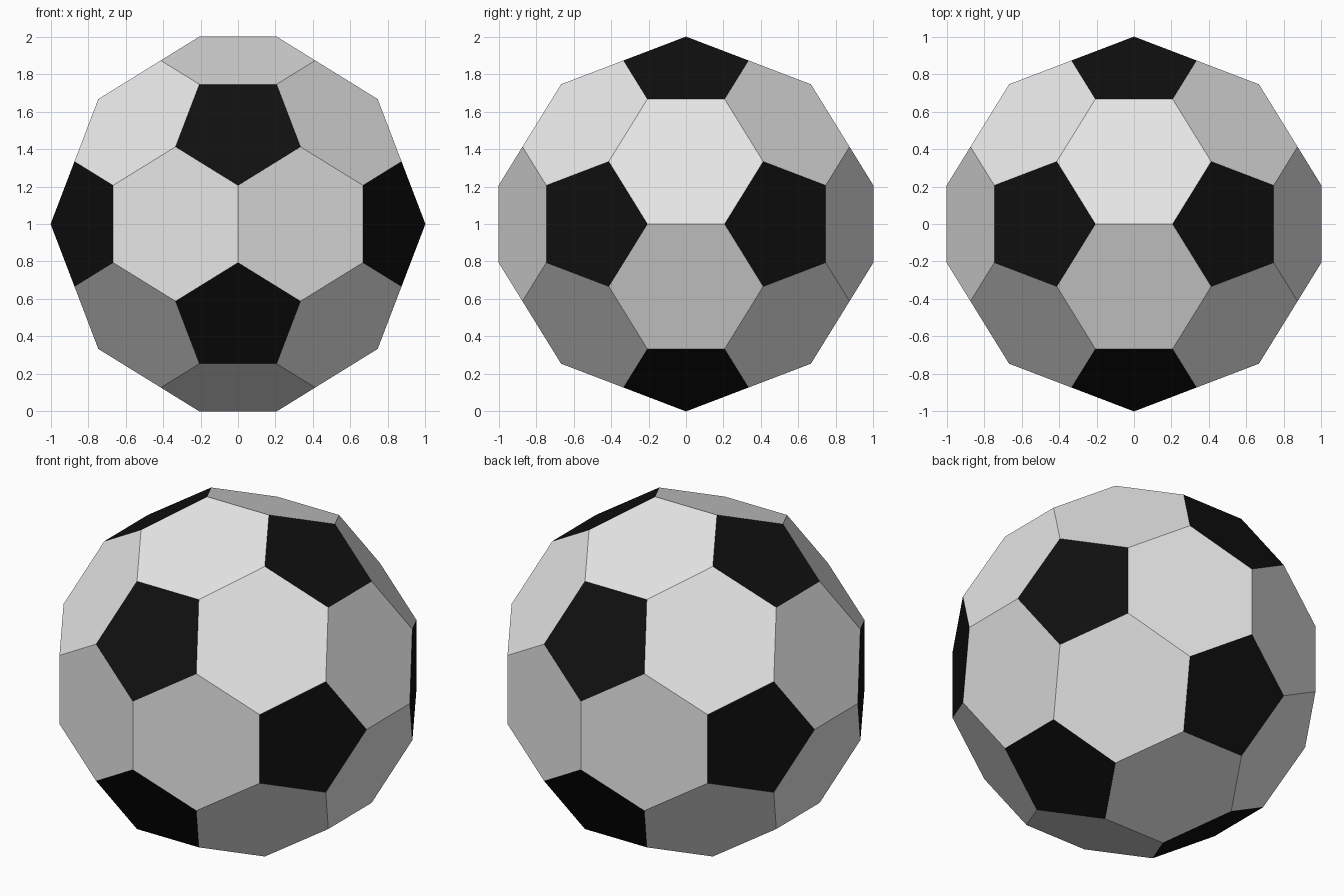
import bpy, bmesh, math
from mathutils import Vector

if "Cube" in bpy.data.objects:
    bpy.data.objects.remove(bpy.data.objects["Cube"])

PHI = (1 + math.sqrt(5)) / 2


def material(name, rgb):
    m = bpy.data.materials.new(name)
    m.diffuse_color = (*rgb, 1)
    m.use_nodes = True
    m.node_tree.nodes["Principled BSDF"].inputs["Base Color"].default_value = m.diffuse_color
    return m


# Icosahedron corners (edge length 2), scaled so the cut ball has radius 1 per axis
corners = []
for s in (1, -1):
    for t in (PHI, -PHI):
        corners += [Vector((s, 0, t)), Vector((t, s, 0)), Vector((0, t, s))]


def near(a, b):
    return abs((a - b).length - 2) < 0.01


# Cutting every corner at a third of each edge gives the 60 ball vertices
points = [(2 * a + b) / (3 * PHI) for a in corners for b in corners if near(a, b)]

# Panel directions: 12 corners (pentagons), 20 triangle centres (hexagons)
n = len(corners)
centres = [corners[i] + corners[j] + corners[k]
           for i in range(n) for j in range(i) for k in range(j)
           if near(corners[i], corners[j]) and near(corners[j], corners[k])
           and near(corners[i], corners[k])]

bm = bmesh.new()
verts = [bm.verts.new(p + Vector((0, 0, 1))) for p in points]


def panel(direction, mat):
    """Make the flat panel from the vertices lying furthest along a direction."""
    d = direction.normalized()
    u = d.orthogonal().normalized()
    w = d.cross(u)
    far = max(p.dot(d) for p in points)
    ring = [i for i, p in enumerate(points) if p.dot(d) > far - 0.001]
    ring.sort(key=lambda i: math.atan2(points[i].dot(w), points[i].dot(u)))
    bm.faces.new([verts[i] for i in ring]).material_index = mat


for c in centres:
    panel(c, 0)
for c in corners:
    panel(c, 1)

# Ball object
mesh = bpy.data.meshes.new("ball")
bm.to_mesh(mesh)
bm.free()
mesh.materials.append(material("white", (0.8, 0.8, 0.8)))
mesh.materials.append(material("black", (0.005, 0.005, 0.005)))
ball = bpy.data.objects.new("ball", mesh)
bpy.context.collection.objects.link(ball)
